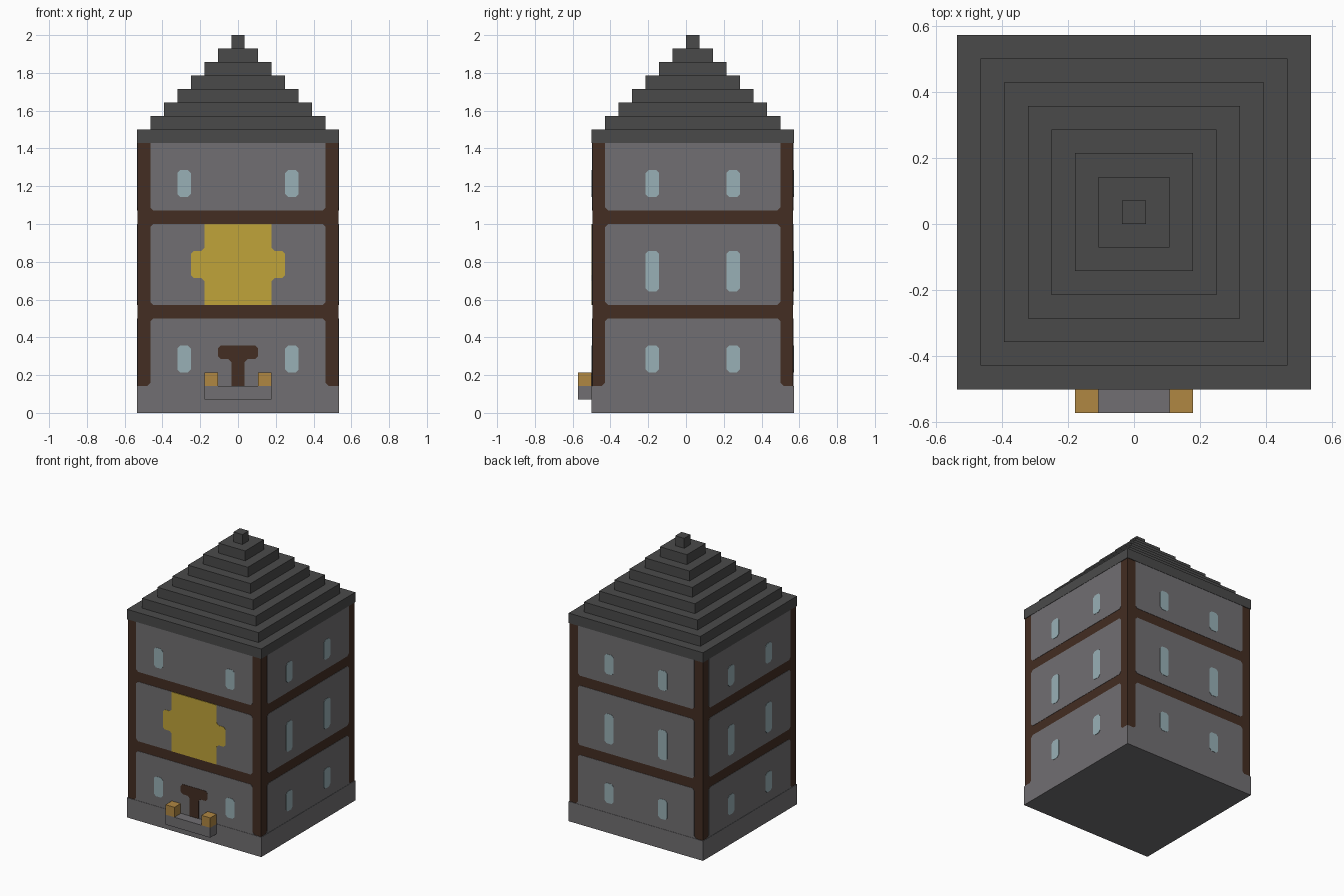
import bpy, bmesh
from mathutils import Vector

if "Cube" in bpy.data.objects:
    bpy.data.objects.remove(bpy.data.objects["Cube"])

UNIT = 1 / 14                    # one block
HALF = 7.5                       # half width of the tower in blocks
CENTRE = Vector((0, 0.5, 0))     # tower axis in blocks
INSET = 0.06                     # timber core sits this far behind the wall face
CUT = 0.22                       # small corner chamfer


def material(name, hex_code):
    def linear(c):
        return c / 12.92 if c <= 0.04045 else ((c + 0.055) / 1.055) ** 2.4
    rgb = [linear(b / 255) for b in bytes.fromhex(hex_code)]
    mat = bpy.data.materials.new(name)
    mat.use_nodes = True
    mat.diffuse_color = (*rgb, 1)
    bsdf = mat.node_tree.nodes["Principled BSDF"]
    bsdf.inputs["Base Color"].default_value = (*rgb, 1)
    bsdf.inputs["Roughness"].default_value = 0.9
    return mat


stone = material("grey stone", "716f72")
timber = material("dark timber", "432d22")
glass = material("pale glass", "98b0b6")
gold = material("yellow panel", "c0a43a")
amber = material("amber wood", "b08742")
slate = material("dark slate", "4a4a4a")


def add_object(name, bm, mat):
    bmesh.ops.recalc_face_normals(bm, faces=bm.faces)
    mesh = bpy.data.meshes.new(name)
    bm.to_mesh(mesh)
    bm.free()
    mesh.materials.append(mat)
    obj = bpy.data.objects.new(name, mesh)
    bpy.context.scene.collection.objects.link(obj)
    return obj


def box(name, low, high, mat):
    """Box between two corners given in blocks."""
    low, high = Vector(low), Vector(high)
    bm = bmesh.new()
    bmesh.ops.create_cube(bm, size=1)
    for v in bm.verts:
        v.co = (low + (v.co + Vector((0.5, 0.5, 0.5))) * (high - low)) * UNIT
    return add_object(name, bm, mat)


def tower_box(name, half, z0, z1, mat):
    return box(name, CENTRE + Vector((-half, -half, z0)),
               CENTRE + Vector((half, half, z1)), mat)


def outline(half_profile):
    """Mirror a right-hand profile (u, z, chamfered) and cut the marked corners."""
    corners = half_profile + [(-u, z, c) for u, z, c in reversed(half_profile)]
    pts = []
    for i, (u, z, cut) in enumerate(corners):
        p = Vector((u, z))
        if not cut:
            pts.append(p)
            continue
        for q in (corners[i - 1], corners[(i + 1) % len(corners)]):
            pts.append(p + (Vector(q[:2]) - p).normalized() * CUT)
    return pts


def plate(name, normal, half_profile, mat, out, offset=0):
    """Thin plate on a wall; out is its face height relative to the wall face."""
    n = Vector(normal)
    right = Vector((0, 0, 1)).cross(n)
    bm = bmesh.new()
    rings = []
    for depth in (HALF - INSET - 0.01, HALF + out):
        rings.append([bm.verts.new((CENTRE + n * depth + right * (p.x + offset)
                                    + Vector((0, 0, p.y))) * UNIT)
                      for p in outline(half_profile)])
    back, face = rings
    bm.faces.new(face)
    bm.faces.new(back[::-1])
    for i in range(len(face)):
        j = (i + 1) % len(face)
        bm.faces.new((back[i], back[j], face[j], face[i]))
    return add_object(name, bm, mat)


# Stone base and timber core that shows as posts and beams
tower_box("stone_base", HALF, 0, 2, stone)
tower_box("timber_frame", HALF - INSET, 2, 20, timber)

# Stepped roof
for step in range(8):
    tower_box(f"roof_step_{step + 1}", HALF - step, 20 + step, 21 + step, slate)

# Wall panels and windows on each side
EDGE = HALF - 1
PANELS = {
    "lower": [(EDGE + CUT, 2, False), (EDGE, 2 + CUT, False), (EDGE, 7, True)],
    "middle": [(EDGE, 8, True), (EDGE, 14, True)],
    "upper": [(EDGE, 15, True), (EDGE, 20, False)],
}
WINDOWS = {"lower": (3, 5), "middle": (9, 12), "upper": (16, 18)}
WALLS = {"front": (0, -1, 0), "back": (0, 1, 0), "left": (1, 0, 0), "right": (-1, 0, 0)}

for wall, normal in WALLS.items():
    spread = 4 if wall == "front" else 3
    for floor, profile in PANELS.items():
        plate(f"{wall}_{floor}_panel", normal, profile, stone, -INSET / 2)
        if wall == "front" and floor == "middle":
            continue
        z0, z1 = WINDOWS[floor]
        for number, side in enumerate((-1, 1), 1):
            plate(f"{wall}_{floor}_window_{number}", normal,
                  [(0.5, z0, True), (0.5, z1, True)], glass, 0, side * spread)

# Yellow cross panel on the front
plate("front_yellow_panel", WALLS["front"],
      [(2.5, 8, False), (2.5, 10, True), (3.5, 10, True),
       (3.5, 12, True), (2.5, 12, True), (2.5, 14, False)], gold, 0)

# T-shaped timber door
plate("front_door", WALLS["front"],
      [(0.5, 2, False), (0.5, 4, True), (1.5, 4, True), (1.5, 5, True)], timber, 0)

# Front ledge with two posts
box("front_ledge", (-2.5, -8, 1), (2.5, -7, 2), stone)
box("left_ledge_post", (1.5, -8, 2), (2.5, -7, 3), amber)
box("right_ledge_post", (-2.5, -8, 2), (-1.5, -7, 3), amber)
